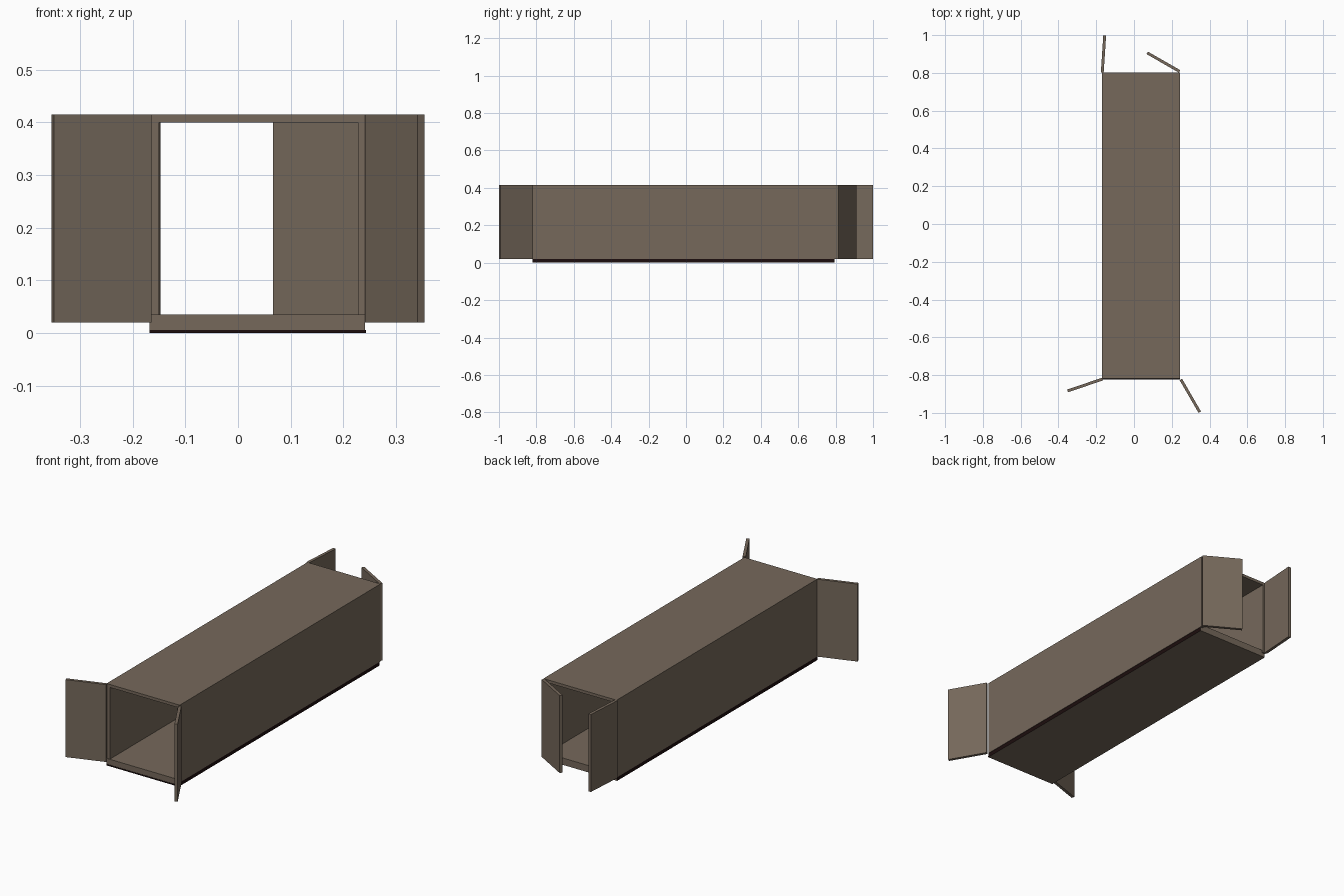
import bpy, bmesh
from mathutils import Vector

if "Cube" in bpy.data.objects:
    bpy.data.objects.remove(bpy.data.objects["Cube"])


def material(name, rgb):
    m = bpy.data.materials.new(name)
    m.diffuse_color = (*rgb, 1.0)
    m.use_nodes = True
    m.node_tree.nodes["Principled BSDF"].inputs["Base Color"].default_value = m.diffuse_color
    return m


BROWN = material("weathered brown", (0.18, 0.14, 0.105))
DARK = material("dark rust", (0.012, 0.004, 0.004))


def prism(name, points, direction, mats=(BROWN,)):
    """Extrude a closed outline along a direction."""
    bm = bmesh.new()
    face = bm.faces.new([bm.verts.new(p) for p in points])
    new = bmesh.ops.extrude_face_region(bm, geom=[face])["geom"]
    verts = [g for g in new if isinstance(g, bmesh.types.BMVert)]
    bmesh.ops.translate(bm, verts=verts, vec=direction)
    bmesh.ops.recalc_face_normals(bm, faces=bm.faces)
    mesh = bpy.data.meshes.new(name)
    bm.to_mesh(mesh)
    bm.free()
    ob = bpy.data.objects.new(name, mesh)
    bpy.context.collection.objects.link(ob)
    for m in mats:
        mesh.materials.append(m)
    return ob


def box(name, lo, hi, mats=(BROWN,)):
    x0, y0, z0 = lo
    x1, y1, z1 = hi
    pts = [(x0, y0, z0), (x1, y0, z0), (x1, y1, z0), (x0, y1, z0)]
    return prism(name, pts, (0, 0, z1 - z0), mats)


# Walls and roof: upside-down U profile open at both ends
FRONT, BACK = -0.817, 0.802
TOP, LOW = 0.415, 0.02
profile = [(-0.17, LOW), (-0.17, TOP), (0.243, TOP), (0.243, LOW),
           (0.228, LOW), (0.228, 0.40), (-0.15, 0.40), (-0.15, LOW)]
prism("walls_and_roof", [(x, FRONT, z) for x, z in profile], (0, BACK - FRONT, 0))

# Floor slab with dark long sides
floor = box("floor", (-0.168, -0.82, 0.0), (0.241, 0.795, 0.035), (BROWN, DARK))
for poly in floor.data.polygons:
    if abs(poly.normal.x) > 0.9:
        poly.material_index = 1

# Dark sill line along the bottom front edge
box("front_sill", (-0.168, -0.822, 0.0), (0.243, -0.819, 0.006), (DARK,))

# Four open doors, each given by its hinge and tip in plan
doors = {
    "front_left_door": ((-0.167, -0.821), (-0.352, -0.884)),
    "front_right_door": ((0.248, -0.823), (0.348, -0.996)),
    "back_left_door": ((-0.168, 0.802), (-0.155, 0.999)),
    "back_right_door": ((0.241, 0.808), (0.070, 0.906)),
}
for name, (hinge, tip) in doors.items():
    a, b = Vector((*hinge, LOW)), Vector((*tip, LOW))
    d = (b - a).normalized()
    side = Vector((-d.y, d.x, 0)) * 0.0075
    prism(name, [a - side, b - side, b + side, a + side], (0, 0, TOP - LOW))
